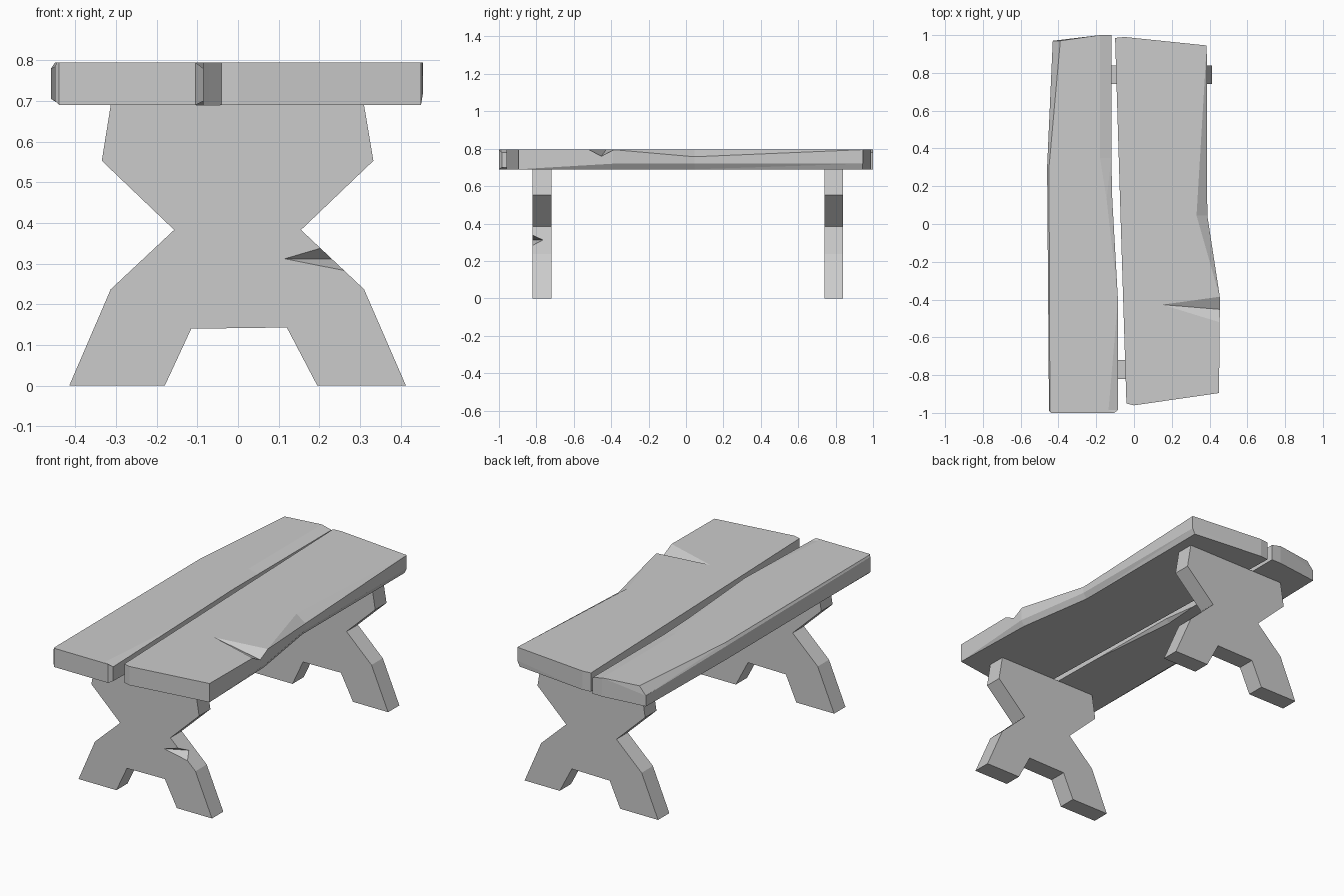
import bpy, bmesh
from mathutils import Vector

if "Cube" in bpy.data.objects:
    bpy.data.objects.remove(bpy.data.objects["Cube"])

Z0, Z1 = 0.69, 0.795


def finish(name, bm):
    bmesh.ops.remove_doubles(bm, verts=bm.verts, dist=1e-4)
    bmesh.ops.triangulate(bm, faces=[f for f in bm.faces if len(f.verts) == 4])
    bmesh.ops.recalc_face_normals(bm, faces=bm.faces)
    me = bpy.data.meshes.new(name)
    bm.to_mesh(me)
    bm.free()
    ob = bpy.data.objects.new(name, me)
    bpy.context.collection.objects.link(ob)
    return ob


def skin(name, rings):
    """Join rings of equal length with side faces and cap both ends."""
    bm = bmesh.new()
    vs = [[bm.verts.new(p) for p in r] for r in rings]
    n = len(rings[0])
    bm.faces.new(vs[0])
    bm.faces.new(vs[-1])
    for a, b in zip(vs, vs[1:]):
        for i in range(n):
            j = (i + 1) % n
            quad = [a[i], a[j], b[j], b[i]]
            # drop corners that coincide where a plank edge is not chamfered
            pts = []
            for v in quad:
                if all((v.co - u.co).length > 1e-4 for u in pts):
                    pts.append(v)
            if len(pts) > 2:
                bm.faces.new(pts)
    return finish(name, bm)


def plank(name, outline):
    """Outline of x, y, (top inset, upper z, bottom inset, lower z)."""
    pts = [(p + (0, Z1, 0, Z0)) if len(p) == 2 else p for p in outline]
    return skin(name, [
        [(x + bi, y, Z0) for x, y, ti, zu, bi, zl in pts],
        [(x, y, zl) for x, y, ti, zu, bi, zl in pts],
        [(x, y, zu) for x, y, ti, zu, bi, zl in pts],
        [(x + ti, y, Z1) for x, y, ti, zu, bi, zl in pts]])


def notch(ob, a, d, b, c):
    """Cut a V crack: a-d is the valley line, b and c the rim at the edge."""
    a, d, b, c = map(Vector, (a, d, b, c))
    m, ext = (a + d) / 2, (d - a) * 0.3
    bm = bmesh.new()
    v = [bm.verts.new(p) for p in (a - ext, d + ext, b + (b - m), c + (c - m))]
    for f in ((0, 1, 2), (0, 1, 3), (0, 2, 3), (1, 2, 3)):
        bm.faces.new([v[i] for i in f])
    cutter = finish(ob.name + "_crack_cutter", bm)
    cutter.hide_render = True
    cutter.hide_set(True)
    mod = ob.modifiers.new("crack", 'BOOLEAN')
    mod.operation = 'DIFFERENCE'
    mod.solver = 'EXACT'
    mod.object = cutter
    # bake the cut and remove the helper
    dg = bpy.context.evaluated_depsgraph_get()
    me = bpy.data.meshes.new_from_object(ob.evaluated_get(dg))
    ob.modifiers.clear()
    ob.data = me
    bpy.data.objects.remove(cutter)


# X-shaped trestle legs
profile = [(-0.415, 0), (-0.18, 0), (-0.115, 0.14), (0.12, 0.143), (0.195, 0),
           (0.413, 0), (0.31, 0.237), (0.155, 0.383), (0.333, 0.553),
           (0.31, Z0), (-0.313, Z0), (-0.335, 0.553), (-0.157, 0.383),
           (-0.313, 0.237)]
legs = [skin(name, [[(x, y, z) for x, z in profile] for y in (y0, y0 + 0.1)])
        for name, y0 in (("front_leg", -0.82), ("back_leg", 0.74))]
notch(legs[0], (0.115, -0.82, 0.312), (0.23, -0.765, 0.312),
      (0.203, -0.82, 0.338), (0.262, -0.82, 0.283))

# Left plank, worn along both long edges
plank("left_plank", [
    (-0.43, 0.97, 0.04, 0.75, 0, Z0), (-0.18, 1.0),
    (-0.12, 1.0, -0.06, 0.78, 0, Z0), (-0.12, 0.35, -0.06, 0.78, 0, Z0),
    (-0.115, 0.13, -0.03, 0.785, -0.02, 0.71), (-0.085, -0.4),
    (-0.085, -0.985, -0.05, 0.78, -0.05, 0.70), (-0.105, -1.0),
    (-0.44, -1.0), (-0.45, -0.99, 0.005, 0.785, 0.01, 0.70),
    (-0.46, 0.3, 0.01, 0.78, 0.025, 0.705)])

# Right plank, chamfered on its outer edge, with a crack
right = plank("right_plank", [
    (-0.10, 0.985), (-0.05, 0.99),
    (0.385, 0.945, 0, Z1, -0.015, 0.72),
    (0.388, 0.045, -0.057, 0.757, -0.02, 0.72),
    (0.455, -0.39, 0, Z1, -0.02, 0.72),
    (0.45, -0.895), (0.0, -0.96), (-0.04, -0.95), (-0.07, 0.0)])
notch(right, (0.15, -0.427, Z1), (0.455, -0.452, 0.76),
      (0.455, -0.385, Z1), (0.453, -0.52, Z1))
